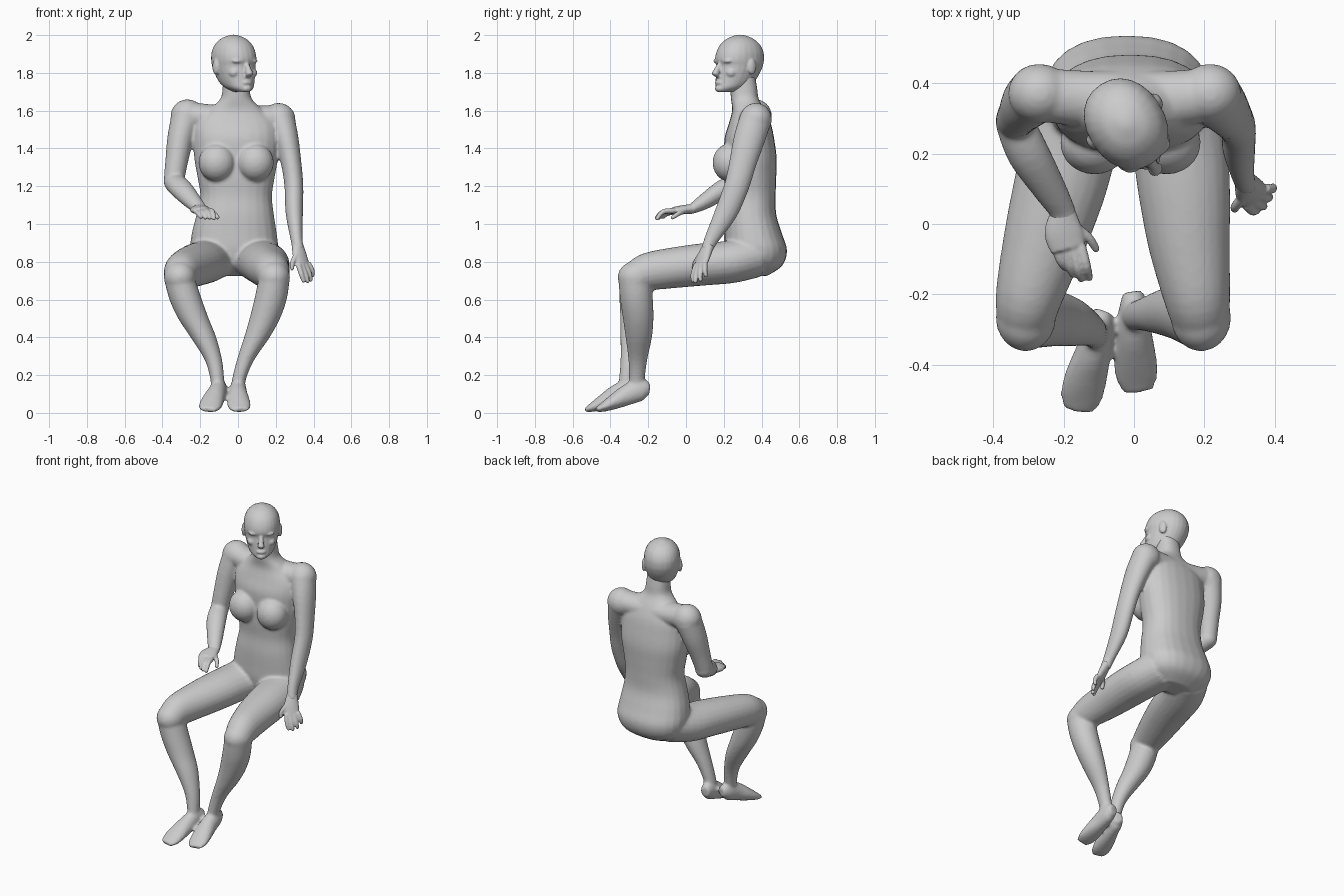
import bpy, bmesh, math
from mathutils import Vector, Matrix


def ball(bm, c, r):
    """Ellipsoid with centre c and radii r."""
    m = Matrix.Translation(c) @ Matrix.Diagonal((*r, 1))
    bmesh.ops.create_uvsphere(bm, u_segments=20, v_segments=12, radius=1, matrix=m)


def loft(bm, rows, flat=False, ref=(1, 0, 0), power=2.0, sub=4, seg=24):
    """Skin of elliptical rings through rows of (x, y, z, radius a, radius b)."""
    pts = []
    n = len(rows)
    for i in range(n - 1):                       # Catmull-Rom between the rows
        p = [rows[max(0, min(n - 1, i + k))] for k in (-1, 0, 1, 2)]
        for s in range(sub):
            t = s / sub
            pts.append([0.5 * (2 * b + (c - a) * t + (2 * a - 5 * b + 4 * c - d) * t * t
                               + (3 * b - a - 3 * c + d) * t ** 3)
                        for a, b, c, d in zip(*p)])
    pts.append(list(rows[-1]))
    rings = []
    for i, p in enumerate(pts):
        t = Vector(pts[min(i + 1, len(pts) - 1)][:3]) - Vector(pts[max(i - 1, 0)][:3])
        t = Vector((0, 0, 1)) if flat else t.normalized()
        a = Vector(ref)
        if abs(t.dot(a)) > 0.95:
            a = Vector((0, 1, 0))
        a = (a - t * a.dot(t)).normalized()
        b = t.cross(a)
        ring = []
        for k in range(seg):
            w = 2 * math.pi * k / seg
            cx, sy = math.cos(w), math.sin(w)
            u = math.copysign(abs(cx) ** (2 / power), cx) * max(p[3], 0.002)
            v = math.copysign(abs(sy) ** (2 / power), sy) * max(p[4], 0.002)
            ring.append(bm.verts.new(Vector(p[:3]) + a * u + b * v))
        rings.append(ring)
    for r, q in zip(rings, rings[1:]):
        for k in range(seg):
            bm.faces.new((r[k], r[(k + 1) % seg], q[(k + 1) % seg], q[k]))
    bm.faces.new(rings[0][::-1])
    bm.faces.new(rings[-1])


def finish(bm, name, voxel, smooth):
    """Fuse the overlapping volumes into one smooth skin."""
    bmesh.ops.recalc_face_normals(bm, faces=bm.faces)
    me = bpy.data.meshes.new(name)
    bm.to_mesh(me)
    bm.free()
    ob = bpy.data.objects.new(name, me)
    bpy.context.collection.objects.link(ob)
    r = ob.modifiers.new("fuse", 'REMESH')
    r.mode = 'VOXEL'
    r.voxel_size = voxel
    r.use_smooth_shade = True
    s = ob.modifiers.new("soften", 'SMOOTH')
    s.factor = 0.5
    s.iterations = smooth
    return ob


# torso and neck
body = bmesh.new()
loft(body, [(-.02, .37, .725, .11, .06), (-.02, .37, .78, .20, .14), (-.02, .37, .86, .232, .165),
            (-.02, .355, .95, .225, .153), (-.015, .34, 1.05, .205, .138), (-.01, .342, 1.15, .19, .133),
            (-.01, .34, 1.25, .205, .138), (-.01, .342, 1.35, .222, .138), (-.01, .335, 1.45, .225, .132),
            (-.012, .338, 1.53, .215, .112), (-.012, .332, 1.60, .15, .088), (-.01, .312, 1.66, .085, .074),
            (-.01, .305, 1.72, .072, .072), (-.01, .295, 1.79, .068, .07)], flat=True, power=2.3)
for x in (-.112, .092):                           # bust
    ball(body, (x, .23, 1.325), (.098, .09, .10))

# shoulder girdle
loft(body, [(-.28, .37, 1.58, .075, .07), (-.13, .355, 1.56, .08, .072),
            (.1, .355, 1.555, .08, .072), (.23, .37, 1.56, .075, .07)])
ball(body, (-.268, .37, 1.57), (.09, .085, .09))
ball(body, (.215, .37, 1.555), (.09, .085, .086))

# bent arm
loft(body, [(-.275, .37, 1.56, .08, .085), (-.305, .345, 1.45, .07, .08),
            (-.325, .315, 1.33, .06, .065), (-.338, .295, 1.24, .055, .055)])
ball(body, (-.338, .292, 1.225), (.056, .056, .056))
loft(body, [(-.338, .285, 1.22, .055, .054), (-.30, .2, 1.185, .06, .053),
            (-.24, .1, 1.12, .048, .042), (-.2, .03, 1.08, .037, .027), (-.2, .0, 1.077, .04, .024)])

# hanging arm
loft(body, [(.22, .37, 1.56, .08, .085), (.255, .335, 1.45, .066, .083), (.282, .30, 1.32, .054, .072),
            (.296, .268, 1.2, .05, .066), (.298, .212, 1.06, .046, .06),
            (.31, .135, .92, .032, .038), (.32, .11, .86, .032, .03)])

# legs: thigh x, shin x, shin y and foot x positions per side
legs = [((-.12, -.175, -.212, -.255, -.297, -.307), (-.307, -.277, -.236, -.183, -.13, -.11, -.105),
         (-.265, -.265, -.267, -.277, -.297, -.312, -.315), (-.085, -.1, -.115, -.135, -.15, -.16), 0),
        ((.085, .125, .142, .156, .178, .19), (.19, .172, .142, .1, .04, .006, .0),
         (-.27, -.262, -.253, -.25, -.255, -.26, -.26), (-.005, .0, .0, .003, .008, .015), .055)]
thigh = [(.36, .83, .13, .115), (.24, .80, .135, .113), (.1, .787, .131, .112),
         (-.05, .77, .117, .108), (-.2, .748, .096, .1), (-.27, .72, .083, .082)]
shin = [(.7, .083, .088), (.6, .086, .087), (.5, .081, .081), (.4, .068, .07),
        (.28, .046, .05), (.18, .037, .042), (.12, .037, .042)]
foot = [(-.248, .125, .028, .032), (-.29, .125, .042, .058), (-.36, .098, .05, .056),
        (-.43, .062, .06, .042), (-.49, .032, .06, .026), (-.53, .016, .042, .012)]
for tx, sx, sy, fx, dy in legs:
    loft(body, [(x, *r) for x, r in zip(tx, thigh)])
    ball(body, (tx[-1], -.265, .718), (.086, .097, .086))
    loft(body, [(x, y, *r) for x, y, r in zip(sx, sy, shin)], flat=True)
    loft(body, [(x, r[0] + dy, *r[1:]) for x, r in zip(fx, foot)])
finish(body, "body", .009, 5)


# hands: palm plus jointed digits
def hand(name, palm, ref, digits):
    bm = bmesh.new()
    loft(bm, palm, ref=ref)
    for d in digits:
        loft(bm, [(*p, r, r) for p, r in zip(d, (.015, .0135, .011))], seg=12)
        ball(bm, d[-1], (.011, .011, .011))
    finish(bm, name, .005, 3)


hand("bent_arm_hand",
     [(-.2, .04, 1.082, .034, .025), (-.2, -.02, 1.075, .055, .024), (-.187, -.07, 1.07, .05, .019)], (1, 0, 0),
     [((-.15, -.065, 1.07), (-.135, -.12, 1.065), (-.127, -.152, 1.03)),
      ((-.172, -.07, 1.07), (-.16, -.125, 1.062), (-.15, -.155, 1.034)),
      ((-.197, -.065, 1.07), (-.185, -.115, 1.056), (-.173, -.142, 1.034)),
      ((-.222, -.055, 1.067), (-.21, -.1, 1.055), (-.197, -.122, 1.037)),
      ((-.165, -.01, 1.07), (-.128, -.04, 1.055), (-.108, -.07, 1.035))])
hand("hanging_arm_hand",
     [(.315, .122, .89, .032, .028), (.328, .095, .83, .045, .024), (.345, .078, .78, .044, .018)], (.75, .65, 0),
     [((.32, .055, .785), (.335, .038, .735), (.347, .037, .70)),
      ((.338, .067, .78), (.358, .053, .73), (.369, .05, .697)),
      ((.357, .082, .78), (.378, .074, .735), (.385, .077, .705)),
      ((.372, .1, .79), (.392, .1, .755), (.394, .105, .728)),
      ((.308, .075, .835), (.288, .05, .795), (.286, .042, .765))])

# head: slices of z, face front, back and half width, turned to one side
head = bmesh.new()
slices = [(1.70, .128, -.02, .036), (1.72, .135, .03, .066), (1.75, .132, .08, .084), (1.80, .127, .115, .099),
          (1.84, .122, .132, .107), (1.87, .13, .138, .11), (1.91, .122, .135, .107), (1.95, .1, .115, .092),
          (1.98, .065, .08, .064), (1.995, .03, .045, .033), (2.002, .006, .018, .01)]
loft(head, [(0, (b - f) / 2, z, w, (f + b) / 2) for z, f, b, w in slices], flat=True, power=2.15)
loft(head, [(0, -.118, 1.855, .012, .012), (0, -.14, 1.815, .016, .018),
            (0, -.15, 1.795, .022, .018), (0, -.128, 1.775, .014, .01)], flat=True, seg=12)
ball(head, (0, -.127, 1.748), (.03, .016, .014))  # mouth
ball(head, (0, -.12, 1.717), (.03, .025, .02))    # chin
for s in (-1, 1):                                 # brows, cheeks and ears
    ball(head, (s * .042, -.105, 1.862), (.036, .02, .012))
    ball(head, (s * .055, -.085, 1.80), (.03, .03, .026))
    ball(head, (s * .11, .012, 1.832), (.013, .024, .042))
bmesh.ops.transform(head, verts=head.verts,
                    matrix=Matrix.Translation((-.02, .28, 0)) @ Matrix.Rotation(math.radians(33), 4, 'Z'))
finish(head, "head", .006, 3)
